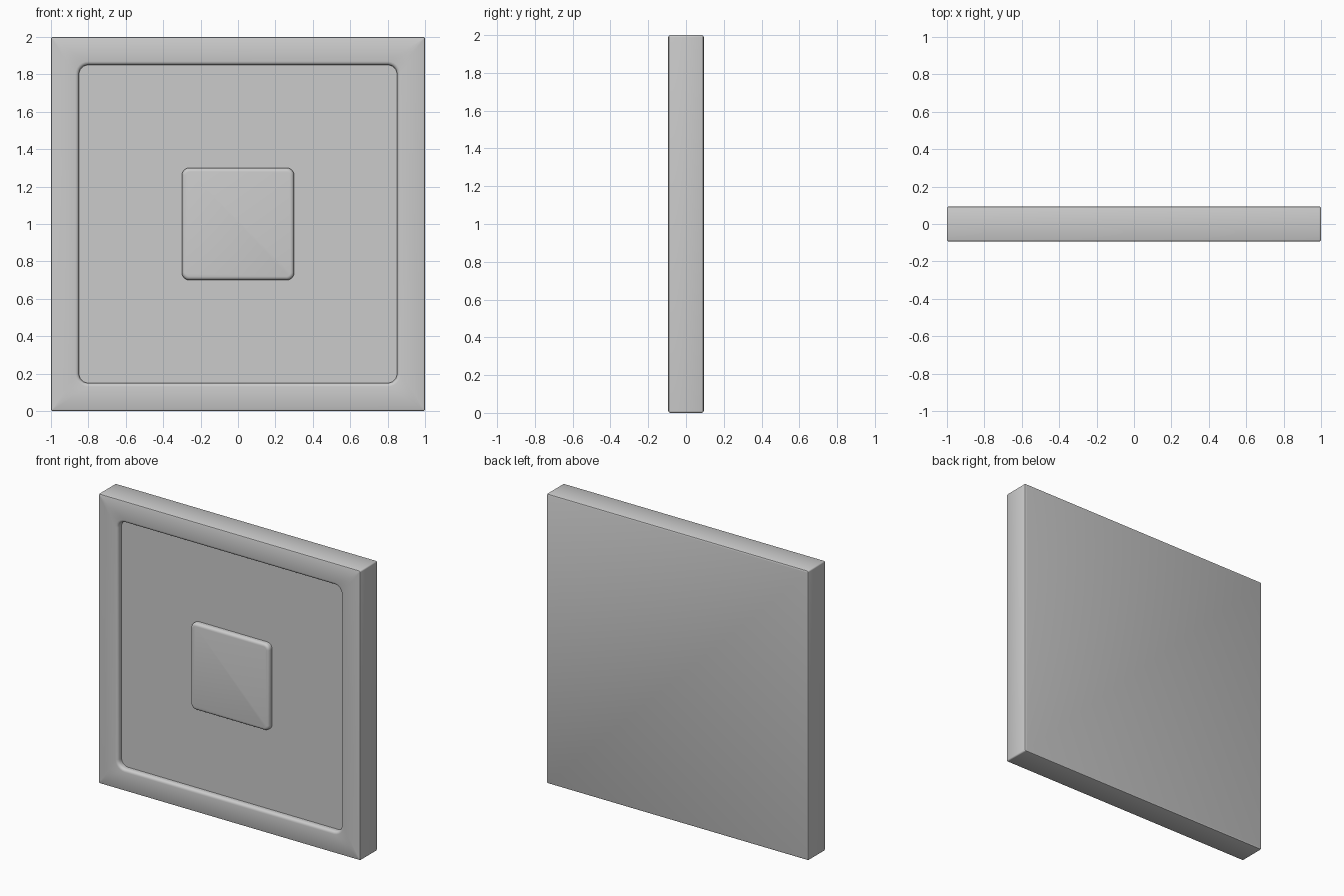
import bpy, bmesh
from math import cos, sin, pi

if "Cube" in bpy.data.objects:
    bpy.data.objects.remove(bpy.data.objects["Cube"])

HALF_DEPTH = 0.094
RECESS = 0.038
FRONT = -HALF_DEPTH
FLOOR = FRONT + RECESS


def rounded_square(half, radius, y, steps=6):
    """Loop of points around a rounded square centred on z = 1."""
    pts = []
    for q, (sx, sz) in enumerate([(1, 1), (-1, 1), (-1, -1), (1, -1)]):
        for i in range(steps + 1):
            a = pi / 2 * (q + i / steps)
            pts.append((sx * (half - radius) + radius * cos(a), y,
                        1 + sz * (half - radius) + radius * sin(a)))
    return pts


def loft(name, loops, cap_start, cap_end):
    """Skin a series of matching loops, with optional end caps."""
    bm = bmesh.new()
    rings = [[bm.verts.new(p) for p in loop] for loop in loops]
    n = len(rings[0])
    for a, b in zip(rings, rings[1:]):
        for i in range(n):
            j = (i + 1) % n
            bm.faces.new((a[i], a[j], b[j], b[i]))
    if cap_start:
        bm.faces.new(rings[0])
    if cap_end:
        bm.faces.new(rings[-1])
    bmesh.ops.recalc_face_normals(bm, faces=bm.faces)
    mesh = bpy.data.meshes.new(name)
    bm.to_mesh(mesh)
    bm.free()
    obj = bpy.data.objects.new(name, mesh)
    bpy.context.collection.objects.link(obj)
    bpy.ops.object.select_all(action='DESELECT')
    obj.select_set(True)
    bpy.context.view_layer.objects.active = obj
    bpy.ops.object.shade_smooth_by_angle(angle=0.7)
    return obj


def fillet(half, radius, r, y, inward, steps=4):
    """Rounded lip between a front face and its side wall."""
    s = 1 if inward else -1
    return [rounded_square(half + s * r * (1 - sin(t)), radius + s * r * (1 - sin(t)),
                           y + r * (1 - cos(t)))
            for t in [pi / 2 * i / steps for i in range(steps + 1)]]


# Framed panel: softened outer edges, front border and sunken floor
e = 0.01
outer = [rounded_square(1 - e, 0.004, HALF_DEPTH),
         rounded_square(1 - e * 0.3, 0.008, HALF_DEPTH - e * 0.3),
         rounded_square(1, 0.01, HALF_DEPTH - e),
         rounded_square(1, 0.01, FRONT + e),
         rounded_square(1 - e * 0.3, 0.008, FRONT + e * 0.3),
         rounded_square(1 - e, 0.004, FRONT)]
lip = fillet(0.85, 0.05, 0.02, FRONT, True)
loft("framed_panel", outer + lip + [rounded_square(0.85, 0.05, FLOOR)], True, True)

# Raised centre block with a rounded front edge
edge = fillet(0.30, 0.04, 0.02, FRONT + 0.002, False)
loft("centre_block", edge + [rounded_square(0.30, 0.04, FLOOR + 0.01)], True, True)
